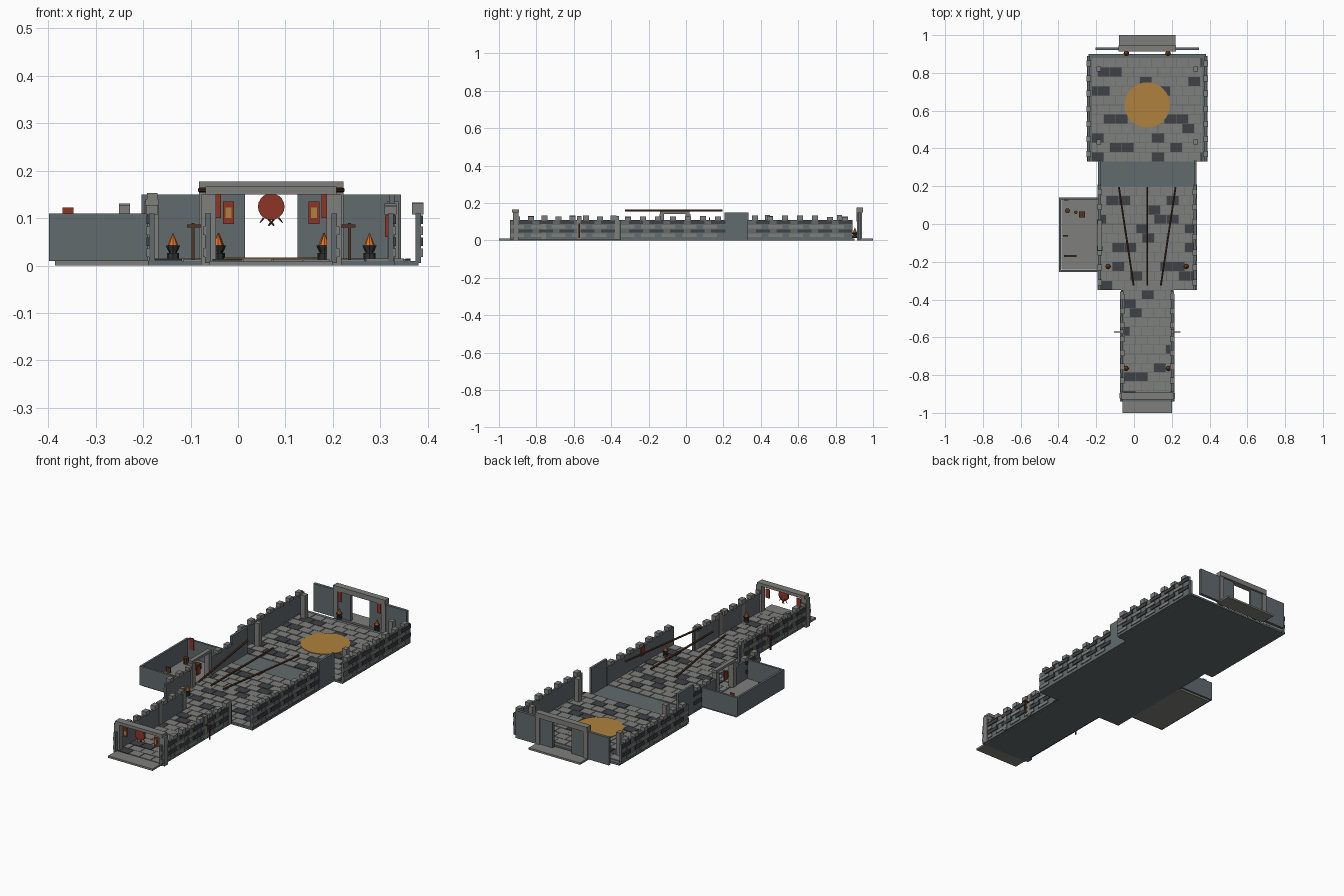
import bpy, bmesh, math, random
from mathutils import Matrix, Vector

if "Cube" in bpy.data.objects:
    bpy.data.objects.remove(bpy.data.objects["Cube"])
random.seed(4)

def mat(name, r, g, b):
    m = bpy.data.materials.new(name)
    m.diffuse_color = (r, g, b, 1)
    m.use_nodes = True
    m.node_tree.nodes["Principled BSDF"].inputs["Base Color"].default_value = m.diffuse_color
    return m

STONE = mat("stone", .21, .215, .2)
DARK = mat("dark_stone", .05, .053, .06)
WALL = mat("wall_stone", .12, .145, .155)
WOOD = mat("wood", .085, .035, .018)
RED = mat("red_cloth", .27, .035, .02)
FIRE = mat("flame", .75, .16, .02)
GOLD = mat("gold", .43, .22, .045)
IRON = mat("iron", .03, .032, .035)

def finish(name, bm, m):
    me = bpy.data.meshes.new(name)
    bm.to_mesh(me)
    bm.free()
    ob = bpy.data.objects.new(name, me)
    me.materials.append(m)
    bpy.context.collection.objects.link(ob)
    return ob

def boxes(name, items, m):
    """Each item is x0, x1, y0, y1, z0, z1."""
    bm = bmesh.new()
    for x0, x1, y0, y1, z0, z1 in items:
        c = Matrix.Translation(((x0 + x1) / 2, (y0 + y1) / 2, (z0 + z1) / 2))
        bmesh.ops.create_cube(bm, size=1, matrix=c @ Matrix.Diagonal((x1 - x0, y1 - y0, z1 - z0, 1)))
    return finish(name, bm, m)

def cones(name, items, m, sides=8):
    """Each item is start point, end point, start radius, end radius."""
    bm = bmesh.new()
    for a, b, r0, r1 in items:
        a, b = Vector(a), Vector(b)
        d = b - a
        mx = Matrix.Translation((a + b) / 2) @ d.to_track_quat('Z', 'Y').to_matrix().to_4x4()
        bmesh.ops.create_cone(bm, cap_ends=True, segments=sides, radius1=r0, radius2=r1, depth=d.length, matrix=mx)
    return finish(name, bm, m)

CX = 0.07  # centre line of the main hall

def mirror(items):
    return items + [(2 * CX - b, 2 * CX - a, *r) for a, b, *r in items]

# Base slabs and thresholds
boxes("base_slab", [(-.06, .20, -.94, -.35, 0, .01), (-.19, .33, -.35, .33, 0, .01),
                    (-.24, .38, .33, .90, 0, .01)], WALL)
boxes("side_room_floor", [(-.385, -.19, -.24, .13, 0, .012)], STONE)
boxes("front_threshold", [(-.06, .20, -1, -.93, 0, .01)], STONE)
boxes("rear_threshold", [(-.08, .22, .915, 1, 0, .01)], STONE)

# Paving in staggered courses with scattered dark slabs
light, dark = [], []
for x0, x1, y0, y1 in [(-.055, .195, -.93, -.35), (-.18, .32, -.35, .2), (-.225, .365, .33, .88)]:
    rows = round((y1 - y0) / .05)
    h = (y1 - y0) / rows
    for j in range(rows):
        x = x0 - (j % 2) * .032
        i = 0
        while x < x1 - .01:
            a, b = max(x, x0), min(x + .064, x1)
            z = .013 + random.uniform(0, .002)
            t = (a + .0015, b - .0015, y0 + j * h + .0015, y0 + (j + 1) * h - .0015, .008, z)
            (dark if (i + 2 * j + random.randint(0, 1)) % 5 == 0 else light).append(t)
            x += .064
            i += 1
boxes("paving_light", light, STONE)
boxes("paving_dark", dark, DARK)
cones("floor_medallion", [((CX, .63, .01), (CX, .63, .0165), .12, .12)], GOLD, 32)

# Side walls: inner x, outer x, y range, given for the right side
walls, merlons, b_light, b_dark = [], [], [], []
for xi, xo, y0, y1 in [(.197, .209, -.94, -.35), (.316, .328, -.35, .21), (.374, .385, .33, .89)]:
    for side in (1, -1):
        def put(lst, a, b, *r):
            lst.append((a, b, *r) if side > 0 else (2 * CX - b, 2 * CX - a, *r))
        door = side < 0 and y0 == -.35
        for ya, yb in ([(y0, -.13), (.01, y1)] if door else [(y0, y1)]):
            put(walls, xi, xo, ya, yb, .005, .11)
        n = round((y1 - y0) / .078)
        st = (y1 - y0) / n
        for k in range(n):
            yc = y0 + (k + .5) * st
            if not (door and -.14 < yc < .02):
                put(merlons, xi - .007, xo + .006, yc - .016, yc + .016, .108, .133 - random.uniform(0, .008))
        # Raised bricks on the outer face
        for r in range(4):
            z = .018 + r * .023
            y = y0 + (r % 2) * .045
            k = 0
            while y < y1 - .06:
                inside = door and -.25 < y + .04 < .14
                if not inside and k % 2 == 0:
                    put(b_dark if r % 2 else b_light, xo - .002, xo + .005, y, min(y + .075, y1), z, z + .018)
                y += .08 if k % 2 == 0 else .03
                k += 1
boxes("side_walls", walls, WALL)
boxes("battlements", merlons, STONE)
boxes("raised_bricks_light", b_light, STONE)
boxes("raised_bricks_dark", b_dark, DARK)

# Tall plain wall sections and pillars between the two halls
boxes("tall_wall_panels", mirror([(.318, .33, .205, .335, .005, .15)]), WALL)
boxes("pillars", mirror([(.314, .338, y - .013, y + .013, .008, z) for y, z in
                         ((.435, .135), (.82, .135))] +
                        [(.195, .213, y - .012, y + .012, .008, .13) for y in (-.37, -.57, -.76)]), STONE)

# Front gateway
boxes("front_gate_posts", mirror([(.186, .218, -.925, -.895, 0, .15)]), STONE)
boxes("front_gate_lintel", [(-.068, .208, -.93, -.892, .15, .166)], STONE)

# Rear wall with doorway
boxes("rear_wall", mirror([(.125, .343, .92, .935, .005, .15)]), WALL)
boxes("rear_door_jambs", mirror([(.198, .222, .914, .942, .005, .15)]), STONE)
boxes("rear_lintel", [(-.082, .222, .912, .945, .15, .177)], STONE)

# Side room and its doorway
boxes("side_room_walls", [(-.398, -.387, -.255, .14, .01, .11), (-.398, -.19, -.255, -.244, .01, .11),
                          (-.398, -.19, .129, .14, .01, .11)], WALL)
boxes("side_door_frame", [(-.195, -.167, -.143, -.117, .005, .14), (-.195, -.167, -.003, .023, .005, .14),
                          (-.192, -.17, -.14, .02, .14, .153)], STONE)

# Roof beams
cones("roof_beams", [((CX + s * .15, .195, .159), (CX + s * .072, -.325, .159), .0055, .0055)
                     for s in (-1, 0, 1)], WOOD, 6)

# Braziers with bowls and flames
spots = [(CX + s * dx, y) for s in (-1, 1) for dx, y in ((.207, -.225), (.112, -.765), (.11, .903))]
cones("brazier_bowls", [((x, y, z0), (x, y, z1), a, b) for x, y in spots for z0, z1, a, b in
                        ((.012, .026, .013, .013), (.026, .03, .008, .008), (.03, .042, .01, .015))], IRON)
cones("brazier_flames", [((x, y, .04), (x, y, .07), .012, 0) for x, y in spots], FIRE)

# Bracket posts outside the front passage
boxes("bracket_posts", mirror([(.232, .238, -.575, -.568, .012, .09), (.207, .247, -.575, -.568, .08, .086)]), WOOD)

# Hanging round shield with crossed staves
cones("round_shield", [((CX, -.912, .124), (CX, -.922, .124), .028, .028)], RED, 20)
cones("crossed_staves", [((CX + s * .018, -.911, .112), (CX - s * .006, -.911, .084), .002, .002)
                         for s in (-1, 1)] +
      [((CX + s * .016, -.911, .1), (CX + s * .024, -.911, .09), .002, .001) for s in (-1, 1)], WOOD, 6)
cones("shield_hanger", [((CX, -.912, .145), (CX, -.912, .152), .003, .003)], IRON, 6)

# Banners
boxes("gate_banners", mirror([(.148, .172, -.914, -.91, .088, .135)]), RED)
boxes("banner_emblems", mirror([(.154, .166, -.917, -.913, .1, .122)]), GOLD)
boxes("rear_banners", mirror([(.176, .194, .912, .917, .1, .15)]), RED)
boxes("hall_banners", mirror([(.31, .317, -.1, -.07, .06, .105)]), RED)

# Side room stores
cones("barrels", [((-.352, .07, .012), (-.352, .07, .045), .013, .013),
                  ((-.308, .062, .012), (-.308, .062, .035), .009, .009)], WOOD, 10)
boxes("crate", [(-.29, -.26, .035, .065, .012, .04)], WOOD)
boxes("store_banner", [(-.37, -.347, .124, .129, .06, .122)], RED)
boxes("wall_shelf", [(-.37, -.305, -.175, -.165, .012, .05), (-.375, -.35, -.065, -.058, .012, .04)], WOOD)
